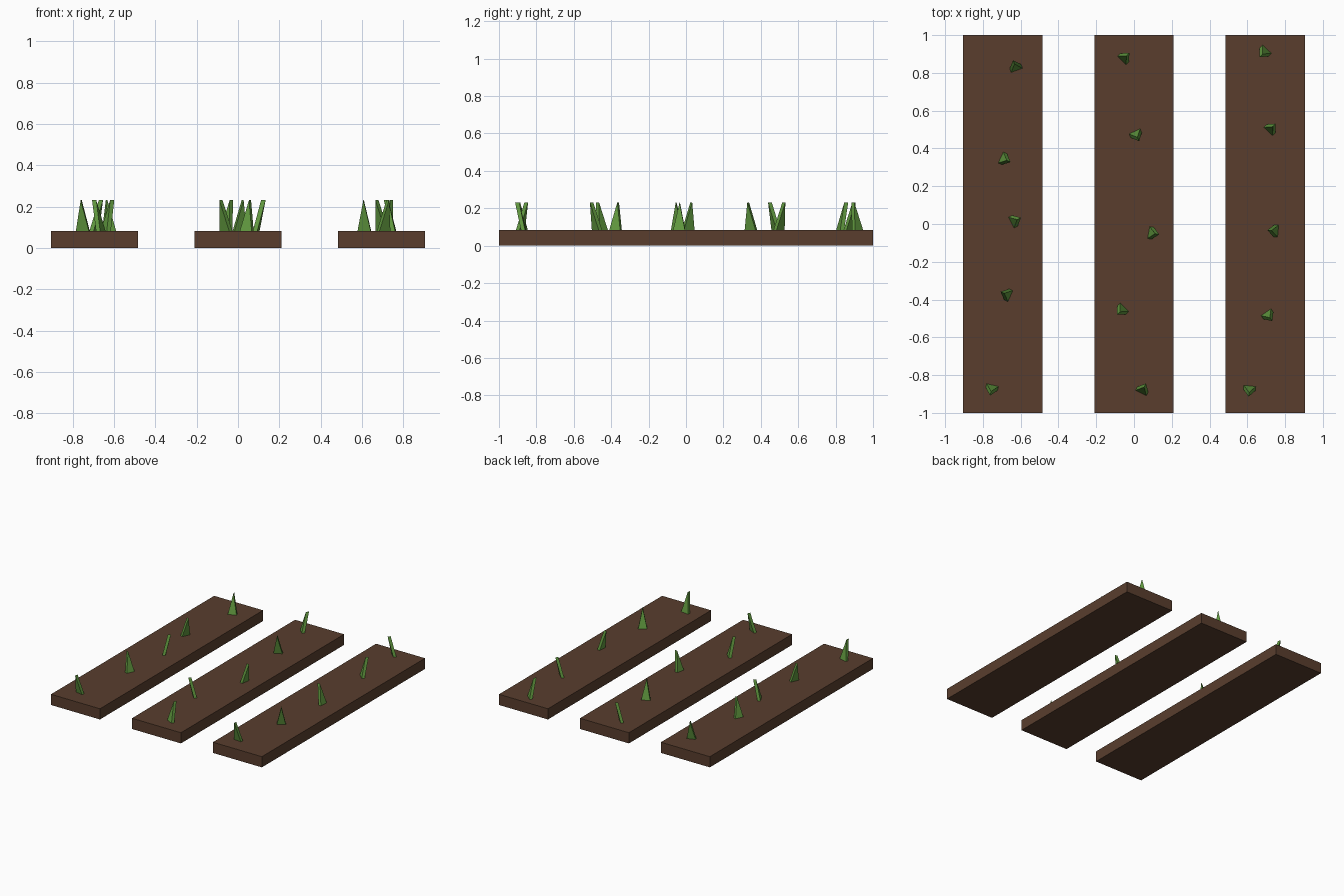
import bpy, bmesh
from math import radians, sin, cos

if "Cube" in bpy.data.objects:
    bpy.data.objects.remove(bpy.data.objects["Cube"])

BED_H, TIP_Z = 0.083, 0.232


def material(name, rgb):
    m = bpy.data.materials.new(name)
    m.diffuse_color = (*rgb, 1)
    m.use_nodes = True
    m.node_tree.nodes["Principled BSDF"].inputs["Base Color"].default_value = m.diffuse_color
    return m


soil = material("soil_brown", (0.10, 0.048, 0.027))
leaf = material("leaf_green", (0.12, 0.32, 0.05))


def add_object(name, bm, mat):
    bmesh.ops.recalc_face_normals(bm, faces=bm.faces)
    me = bpy.data.meshes.new(name)
    bm.to_mesh(me)
    bm.free()
    me.materials.append(mat)
    ob = bpy.data.objects.new(name, me)
    bpy.context.collection.objects.link(ob)
    return ob


# long soil bed
def soil_bed(name, x):
    bm = bmesh.new()
    bmesh.ops.create_cube(bm, size=1)
    bmesh.ops.scale(bm, vec=(0.42, 2, BED_H), verts=bm.verts)
    bmesh.ops.translate(bm, vec=(x, 0, BED_H / 2), verts=bm.verts)
    add_object(name, bm, soil)


# leaning blade: thin triangular prism sheared towards +x, then turned
def sprout(name, x, y, angle):
    bm = bmesh.new()
    half_w, thick, lean, reach = 0.032, 0.022, 0.035, 0.028
    back = [(-reach, -half_w, 0), (-reach, half_w, 0),
            (-reach + lean, 0, TIP_Z - BED_H)]
    tri = bm.faces.new([bm.verts.new(p) for p in back])
    ext = bmesh.ops.extrude_face_region(bm, geom=[tri], use_keep_orig=True)
    moved = [g for g in ext["geom"] if isinstance(g, bmesh.types.BMVert)]
    bmesh.ops.translate(bm, vec=(thick, 0, 0), verts=moved)
    ob = add_object(name, bm, leaf)
    ob.location = (x, y, BED_H)
    ob.rotation_euler = (0, 0, radians(angle))


# beds with their sprouts: (x, y, lean direction in degrees)
rows = {
    "left": (-0.695, [(-0.63, 0.84, 110), (-0.68, 0.34, -25), (-0.625, 0.02, 27),
                      (-0.68, -0.37, 156), (-0.755, -0.88, 257)]),
    "middle": (0, [(-0.045, 0.885, 45), (0.015, 0.465, -65), (0.105, -0.05, -10),
                   (-0.07, -0.46, 225), (0.05, -0.87, 63)]),
    "right": (0.695, [(0.685, 0.905, 227), (0.73, 0.51, 47), (0.735, -0.035, 175),
                      (0.715, -0.49, -55), (0.61, -0.885, 264)]),
}
for side, (bx, plants) in rows.items():
    soil_bed(f"{side}_soil_bed", bx)
    for i, (x, y, a) in enumerate(plants, 1):
        sprout(f"{side}_sprout_{i}", x, y, a)
